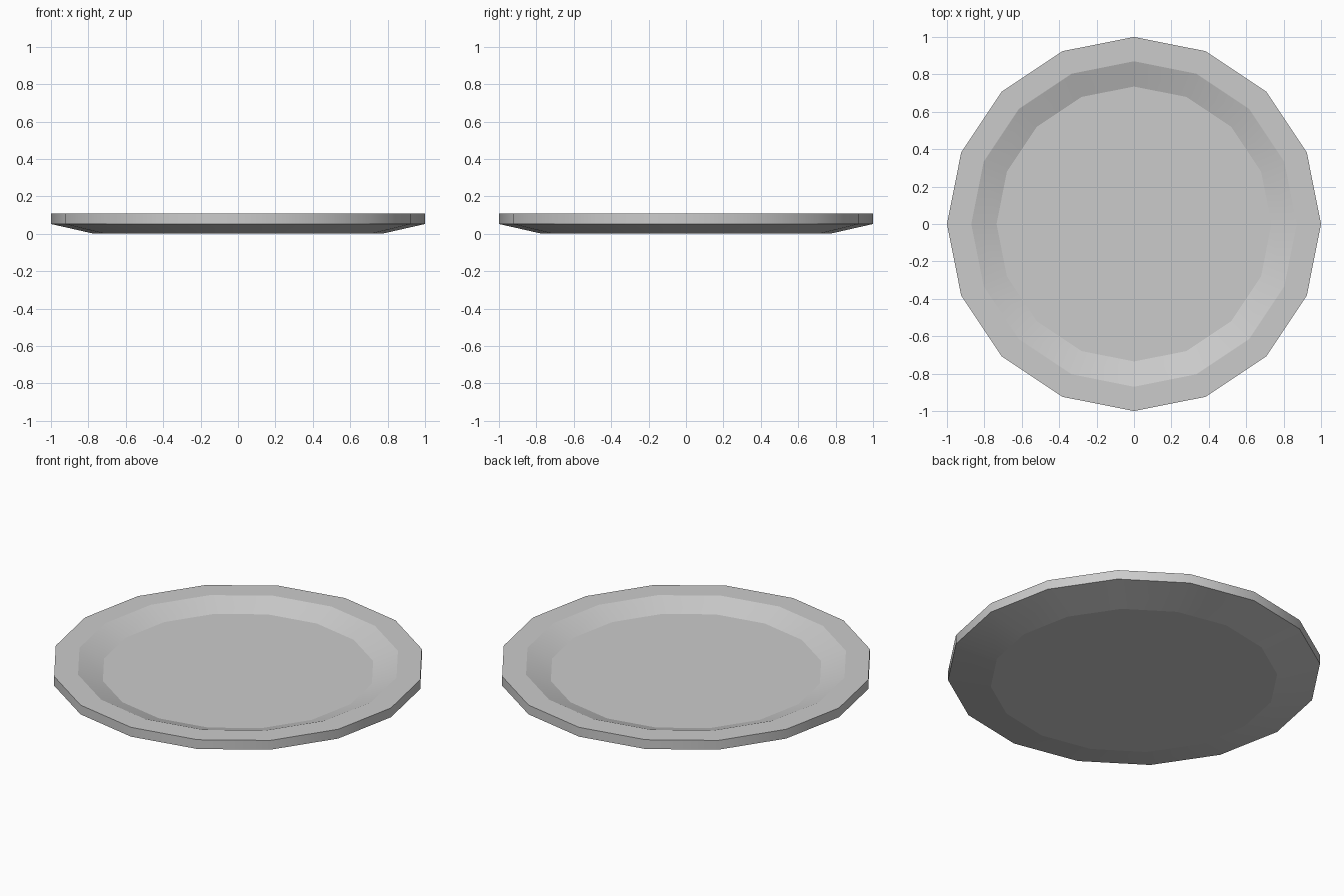
import bpy
import bmesh
from math import cos, sin, tau

cube = bpy.data.objects.get("Cube")
if cube:
    bpy.data.objects.remove(cube, do_unlink=True)

SIDES = 16

# Plate colour
grey = bpy.data.materials.new("light_grey")
grey.use_nodes = True
colour = (0.6, 0.6, 0.6, 1)
grey.diffuse_color = colour
grey.node_tree.nodes["Principled BSDF"].inputs["Base Color"].default_value = colour

# Profile (radius, height): base, outer wall, rim, well
profile = [(0.77, 0), (1, 0.052), (1, 0.107), (0.87, 0.107), (0.735, 0.058)]

bm = bmesh.new()
rings = [[bm.verts.new((r * cos(tau * i / SIDES), r * sin(tau * i / SIDES), z))
          for i in range(SIDES)] for r, z in profile]

# Bands between the rings, smooth around the plate
for low, high in zip(rings, rings[1:]):
    for i in range(SIDES):
        j = (i + 1) % SIDES
        bm.faces.new((low[i], low[j], high[j], high[i])).smooth = True

# Underside and floor of the well
bm.faces.new(rings[0][::-1])
bm.faces.new(rings[-1])

# Crisp edges along every ring
for ring in rings:
    for i in range(SIDES):
        bm.edges.get((ring[i - 1], ring[i])).smooth = False

mesh = bpy.data.meshes.new("plate")
bm.to_mesh(mesh)
bm.free()
mesh.materials.append(grey)
plate = bpy.data.objects.new("plate", mesh)
bpy.context.collection.objects.link(plate)
